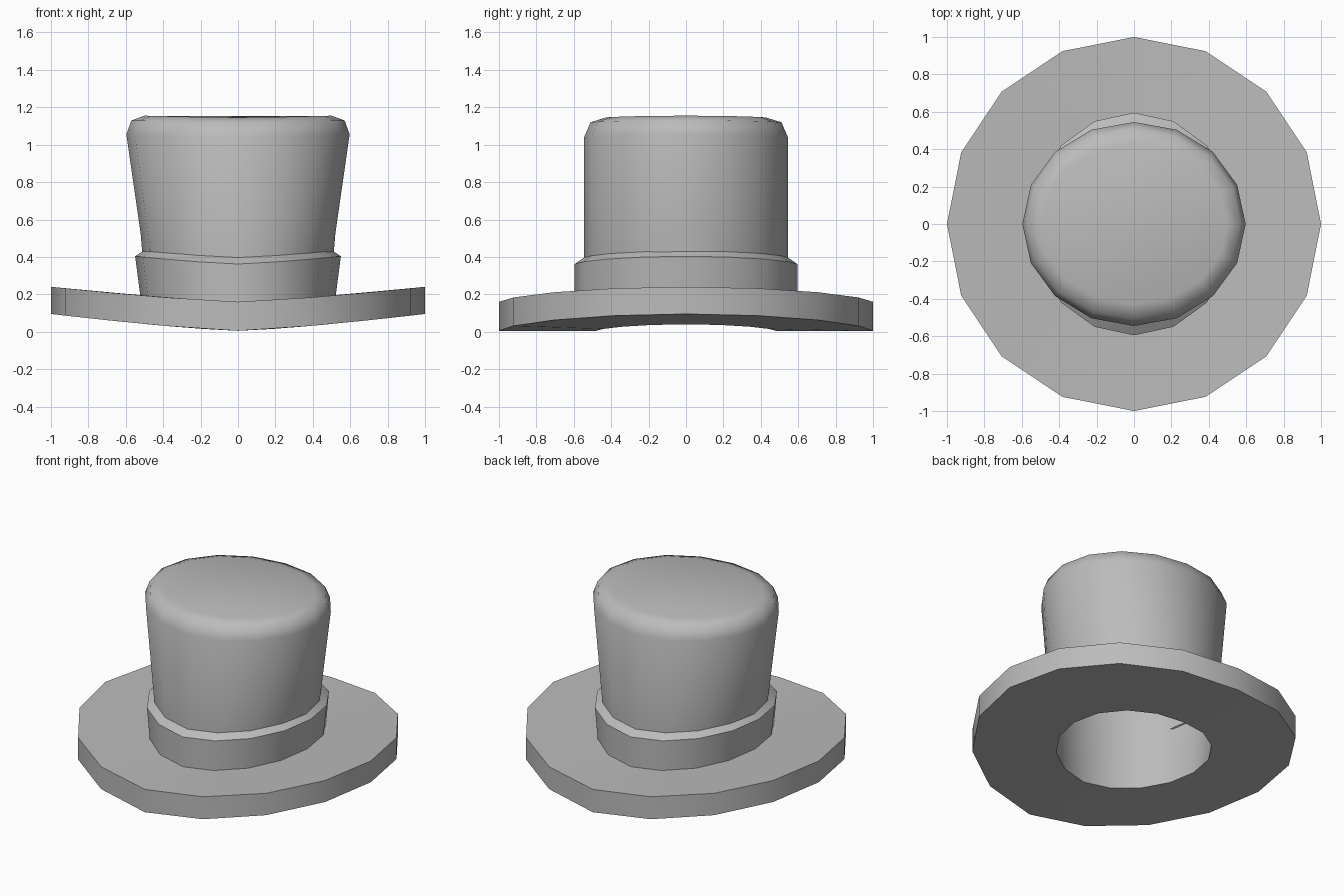
import bpy, bmesh, math

if "Cube" in bpy.data.objects:
    bpy.data.objects.remove(bpy.data.objects["Cube"])

SIDES = 16
GREY = 0.5

felt = bpy.data.materials.new("grey felt")
felt.use_nodes = True
felt.diffuse_color = (GREY, GREY, GREY, 1)
felt.node_tree.nodes["Principled BSDF"].inputs["Base Color"].default_value = (GREY, GREY, GREY, 1)


def lofted(name, rings, cap=False):
    """Skin elliptical rings (x radius, y radius, height, side lift)."""
    bm = bmesh.new()
    loops = []
    for rx, ry, z, lift in rings:
        loop = []
        for i in range(SIDES):
            a = math.tau * i / SIDES
            x, y = rx * math.cos(a), ry * math.sin(a)
            loop.append(bm.verts.new((x, y, z + lift * abs(x) ** 1.3)))
        loops.append(loop)
    for low, high in zip(loops, loops[1:]):
        for i in range(SIDES):
            j = (i + 1) % SIDES
            bm.faces.new((low[i], low[j], high[j], high[i]))
    if cap:
        bm.faces.new(loops[-1])
    mesh = bpy.data.meshes.new(name)
    bm.to_mesh(mesh)
    bm.free()
    mesh.materials.append(felt)
    obj = bpy.data.objects.new(name, mesh)
    bpy.context.collection.objects.link(obj)
    bpy.ops.object.select_all(action="DESELECT")
    obj.select_set(True)
    bpy.context.view_layer.objects.active = obj
    bpy.ops.object.shade_smooth_by_angle(angle=math.radians(50))
    return obj


# Thick brim, curled up at both sides
lofted("brim", [(0.48, 0.48, 0.005, 0.09), (1, 1, 0.005, 0.09),
                (1, 1, 0.16, 0.08), (0.5, 0.5, 0.16, 0.08)])

# Raised band with a sloping top edge
lofted("band", [(0.52, 0.595, 0.14, 0.08), (0.55, 0.595, 0.362, 0.09),
                (0.5, 0.54, 0.4, 0.09)])

# Crown, flaring sideways, with a rounded shoulder
lofted("crown", [(0.505, 0.545, 0.38, 0.09), (0.597, 0.545, 1.04, 0.03),
                 (0.57, 0.51, 1.12, 0.02), (0.5, 0.43, 1.145, 0.025)], cap=True)

# Hollow inside, open at the bottom
lining = lofted("lining", [(0.48, 0.48, 0.005, 0.09), (0.565, 0.515, 1.04, 0.03),
                           (0.47, 0.4, 1.11, 0.02)], cap=True)
lining.data.flip_normals()
